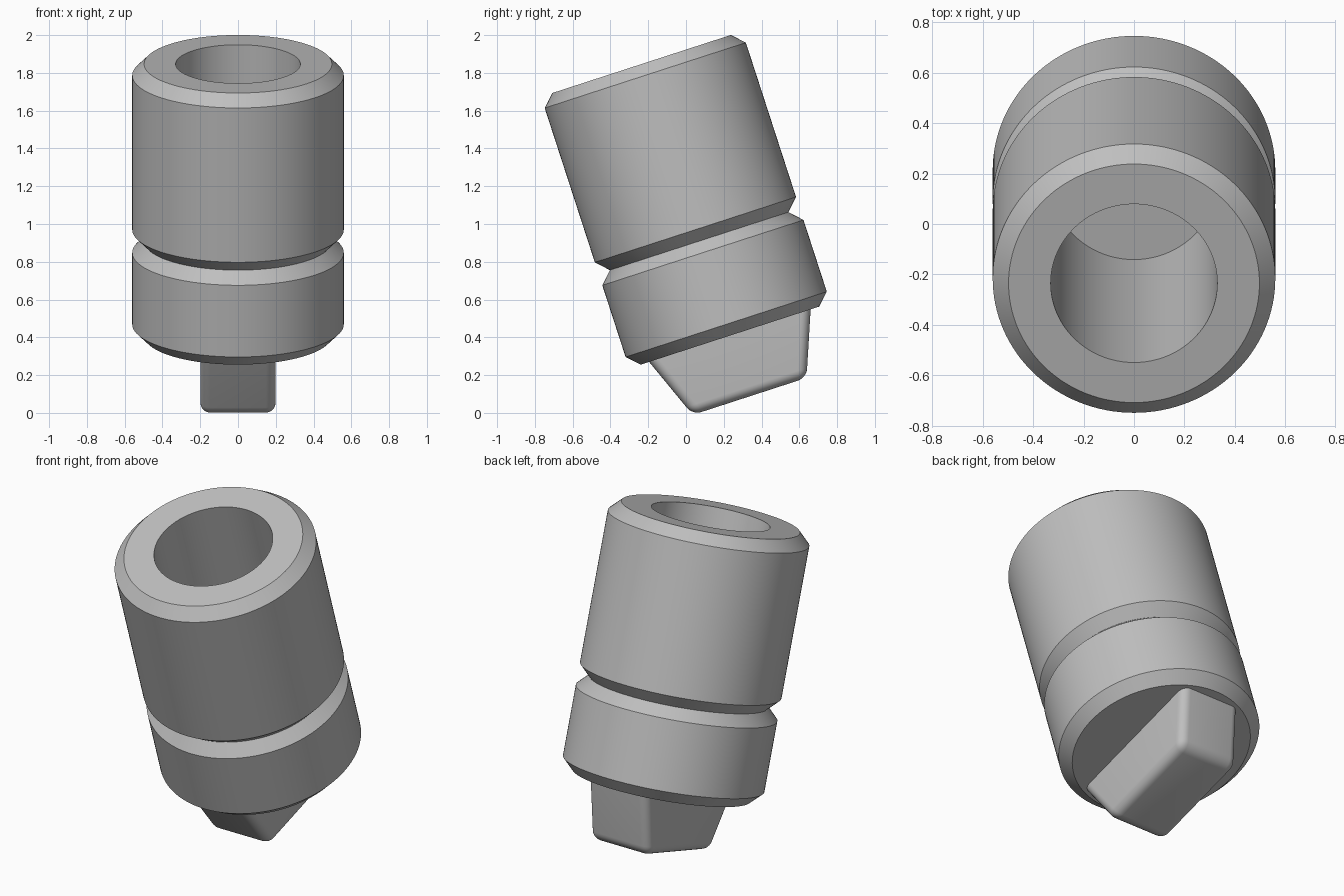
import bpy, bmesh, math
from mathutils import Matrix, Vector

cube = bpy.data.objects.get("Cube")
if cube:
    bpy.data.objects.remove(cube, do_unlink=True)

# Single grey metal
metal = bpy.data.materials.new("grey metal")
metal.use_nodes = True
grey = (0.52, 0.52, 0.52, 1)
metal.diffuse_color = grey
metal.node_tree.nodes["Principled BSDF"].inputs["Base Color"].default_value = grey

# Tilted frame: local z is the sleeve axis, origin at the centre of the top rim
TILT = Matrix.Translation((0, -0.235, 1.847)) @ Matrix.Rotation(math.radians(18), 4, 'X')


def finish(name, bm):
    bmesh.ops.recalc_face_normals(bm, faces=bm.faces[:])
    mesh = bpy.data.meshes.new(name)
    bm.to_mesh(mesh)
    bm.free()
    mesh.materials.append(metal)
    obj = bpy.data.objects.new(name, mesh)
    bpy.context.collection.objects.link(obj)
    obj.matrix_world = TILT
    bpy.ops.object.select_all(action='DESELECT')
    obj.select_set(True)
    bpy.context.view_layer.objects.active = obj
    bpy.ops.object.shade_smooth_by_angle(angle=math.radians(30))
    return obj


# Sleeve: blind bore, chamfered ends and a V groove, turned around the axis
R, RIM, BORE = 0.56, 0.497, 0.33
profile = [(0, -1.32), (BORE, -1.32), (BORE, 0), (RIM, 0), (R, -0.063),
           (R, -0.922), (RIM, -0.986), (R, -1.05), (R, -1.449),
           (RIM, -1.512), (0, -1.512)]
bm = bmesh.new()
verts = [bm.verts.new((r, 0, z)) for r, z in profile]
edges = [bm.edges.new(pair) for pair in zip(verts, verts[1:])]
bmesh.ops.spin(bm, geom=verts + edges, cent=(0, 0, 0), axis=(0, 0, 1),
               angle=2 * math.pi, steps=128)
bmesh.ops.remove_doubles(bm, verts=bm.verts[:], dist=1e-4)
finish("sleeve", bm)

# Drive tang: flat-sided wedge with rounded edges, its root sunk into the sleeve
TOP, BOTTOM, HALF_WIDTH = -1.46, -1.85, 0.198
bm = bmesh.new()
bmesh.ops.create_cube(bm, size=2)
for v in bm.verts:
    upper = v.co.z > 0
    v.co = Vector((v.co.x * HALF_WIDTH,
                   v.co.y * (0.47 if upper else 0.317),
                   TOP if upper else BOTTOM))
rounded = [e for e in bm.edges if min(v.co.z for v in e.verts) < TOP - 0.1]
bmesh.ops.bevel(bm, geom=rounded, offset=0.05, offset_type='OFFSET',
                segments=6, profile=0.5, affect='EDGES', clamp_overlap=True)
finish("drive_tang", bm)
